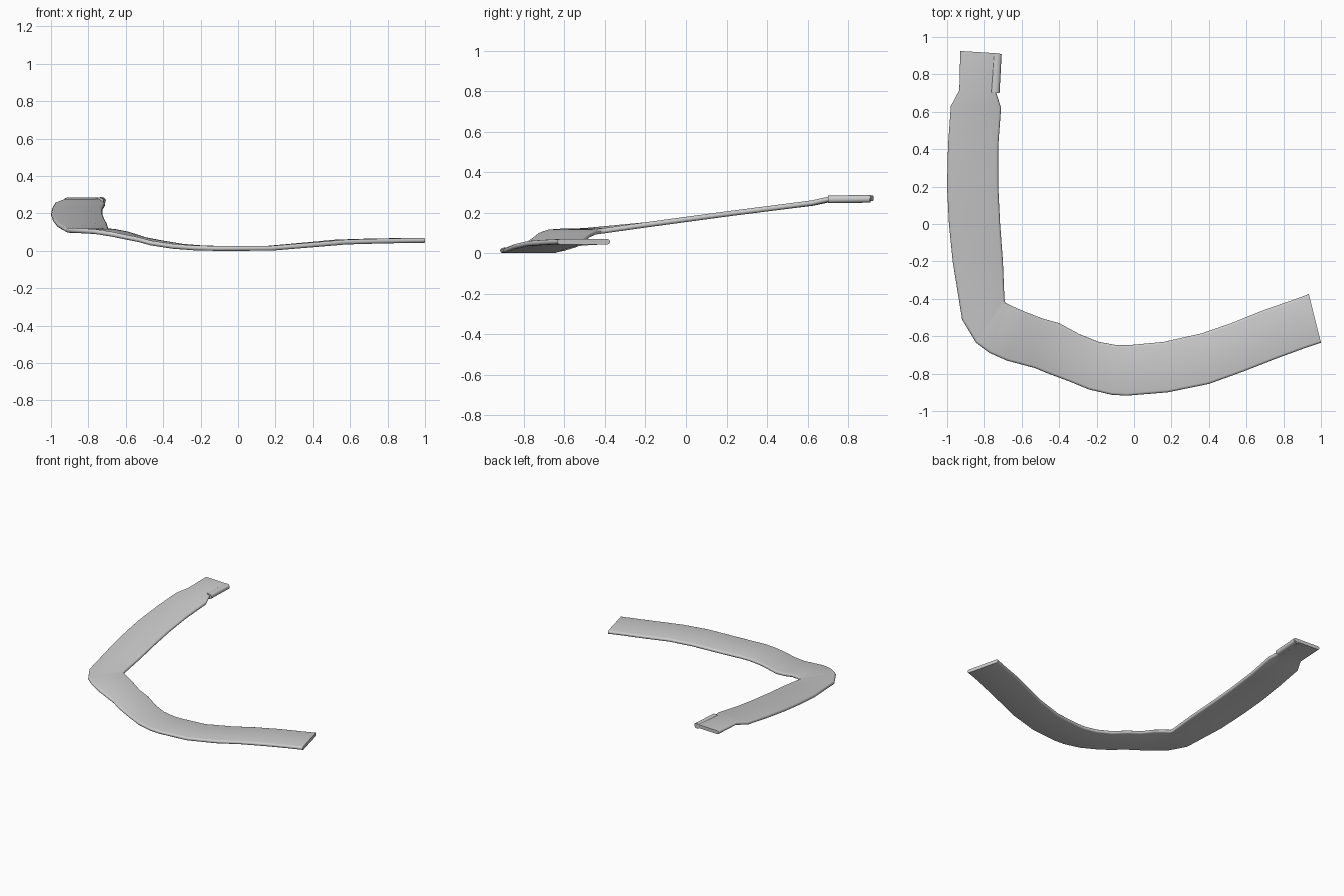
import bpy, bmesh, math
from mathutils import Vector


def ribbon(name, stations, half):
    """Loft a flat strip with rounded long edges through (outer xy, inner xy, z) stations."""
    bm = bmesh.new()
    rings = []
    for ox, oy, ix, iy, z in stations:
        outer, inner = Vector((ox, oy, z)), Vector((ix, iy, z))
        across = (inner - outer).normalized()
        ring = []
        for edge, side in ((outer, -1), (inner, 1)):
            centre = edge - across * half * side
            for i in range(7):
                a = math.pi * (i / 6 - 0.5) * side
                off = across * math.cos(a) * half * side
                ring.append(bm.verts.new(centre + off + Vector((0, 0, math.sin(a) * half))))
        # outer edge runs top to bottom, inner edge bottom to top
        rings.append(ring)
    n = len(rings[0])
    for a, b in zip(rings, rings[1:]):
        for i in range(n):
            j = (i + 1) % n
            bm.faces.new((a[i], a[j], b[j], b[i]))
    bm.faces.new(rings[0])
    bm.faces.new(rings[-1])
    bmesh.ops.recalc_face_normals(bm, faces=bm.faces)
    mesh = bpy.data.meshes.new(name)
    bm.to_mesh(mesh)
    bm.free()
    obj = bpy.data.objects.new(name, mesh)
    bpy.context.collection.objects.link(obj)
    bpy.ops.object.select_all(action='DESELECT')
    obj.select_set(True)
    bpy.context.view_layer.objects.active = obj
    bpy.ops.object.shade_smooth_by_angle(angle=math.radians(40))
    return obj


# Main strap: end tab, rising side arm, corner, dipped front arm
ribbon("curved_strap", [
    (-0.93, 0.925, -0.715, 0.912, 0.271),
    (-0.935, 0.715, -0.735, 0.70, 0.265),
    (-0.98, 0.63, -0.71, 0.62, 0.247),
    (-0.995, 0.42, -0.725, 0.42, 0.221),
    (-1.0, 0.20, -0.725, 0.20, 0.193),
    (-0.99, 0.0, -0.715, 0.0, 0.166),
    (-0.97, -0.20, -0.70, -0.20, 0.139),
    (-0.92, -0.51, -0.692, -0.40, 0.110),
    (-0.845, -0.635, -0.688, -0.42, 0.107),
    (-0.77, -0.69, -0.65, -0.44, 0.103),
    (-0.68, -0.73, -0.58, -0.47, 0.089),
    (-0.53, -0.77, -0.49, -0.505, 0.059),
    (-0.47, -0.795, -0.40, -0.53, 0.042),
    (-0.35, -0.84, -0.29, -0.59, 0.024),
    (-0.24, -0.885, -0.19, -0.63, 0.016),
    (-0.12, -0.913, -0.09, -0.648, 0.013),
    (-0.04, -0.918, -0.03, -0.648, 0.013),
    (0.18, -0.90, 0.16, -0.63, 0.014),
    (0.40, -0.855, 0.36, -0.585, 0.032),
    (0.58, -0.79, 0.52, -0.53, 0.047),
    (0.76, -0.72, 0.68, -0.465, 0.052),
    (0.91, -0.665, 0.84, -0.41, 0.055),
    (1.0, -0.635, 0.935, -0.375, 0.056),
], 0.013)

# Thick rolled lip along the inner side of the end tab
ribbon("tab_lip", [
    (-0.755, 0.912, -0.707, 0.909, 0.268),
    (-0.768, 0.703, -0.718, 0.70, 0.265),
], 0.019)
